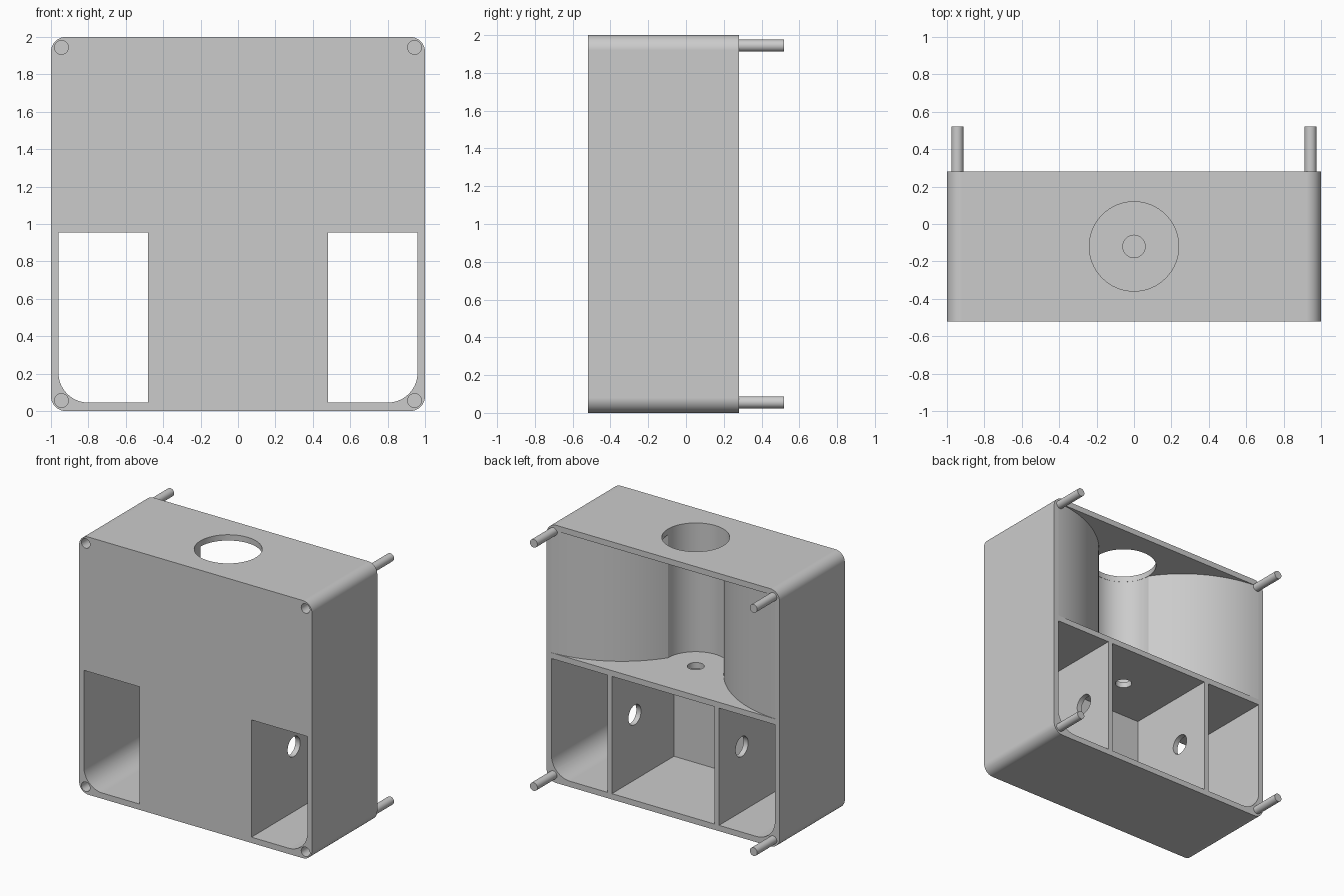
import bpy, bmesh, math
from mathutils import Vector

if "Cube" in bpy.data.objects:
    bpy.data.objects.remove(bpy.data.objects["Cube"], do_unlink=True)

FRONT, BACK, WALL = -0.52, 0.28, 0.045
BORE_Y, BORE_R = -0.12, 0.24

grey = bpy.data.materials.new("plain grey")
grey.use_nodes = True
colour = (0.6, 0.6, 0.6, 1)
grey.diffuse_color = colour
grey.node_tree.nodes["Principled BSDF"].inputs["Base Color"].default_value = colour


def arc(cx, cy, r, a0, a1, n):
    """Points on an arc, angles in degrees."""
    angles = [math.radians(a0 + (a1 - a0) * i / n) for i in range(n + 1)]
    return [(cx + r * math.cos(a), cy + r * math.sin(a)) for a in angles]


def prism(name, outline, axis, lo, hi):
    """Extrude a 2D outline along an axis: x uses (y,z), y uses (x,z), z uses (x,y)."""
    place = {"x": lambda p, d: (d, p[0], p[1]),
             "y": lambda p, d: (p[0], d, p[1]),
             "z": lambda p, d: (p[0], p[1], d)}[axis]
    bm = bmesh.new()
    face = bm.faces.new([bm.verts.new(place(p, lo)) for p in outline])
    new = bmesh.ops.extrude_face_region(bm, geom=[face])["geom"]
    shift = Vector(place((0, 0), hi - lo))
    bmesh.ops.translate(bm, vec=shift, verts=[v for v in new if isinstance(v, bmesh.types.BMVert)])
    bmesh.ops.recalc_face_normals(bm, faces=bm.faces)
    mesh = bpy.data.meshes.new(name)
    bm.to_mesh(mesh)
    bm.free()
    mesh.materials.append(grey)
    obj = bpy.data.objects.new(name, mesh)
    bpy.context.collection.objects.link(obj)
    return obj


def rod(name, a, b, r, axis, lo, hi, n=48):
    return prism(name, arc(a, b, r, 0, 360, n)[:-1], axis, lo, hi)


def select(obj):
    bpy.ops.object.select_all(action="DESELECT")
    obj.select_set(True)
    bpy.context.view_layer.objects.active = obj


def cut(body, cutter):
    cutter.hide_render = True
    mod = body.modifiers.new("cut", "BOOLEAN")
    mod.operation, mod.solver, mod.object = "DIFFERENCE", "EXACT", cutter
    select(body)
    bpy.ops.object.modifier_apply(modifier=mod.name)
    bpy.data.objects.remove(cutter, do_unlink=True)


def smooth(obj):
    select(obj)
    bpy.ops.object.shade_smooth_by_angle(angle=math.radians(30))
    mod = obj.modifiers.new("even_shading", "WEIGHTED_NORMAL")
    mod.keep_sharp = True


# Housing block with rounded corners
R = 0.08
outline = []
for i, (sx, sz) in enumerate([(1, 1), (-1, 1), (-1, -1), (1, -1)]):
    outline += arc(sx * (1 - R), 1 + sz * (1 - R), R, 90 * i, 90 * i + 90, 10)
body = prism("housing", outline, "y", FRONT, BACK)

# Upper chamber: half-round bore between two bulging guides, open at the back
guide_r, guide_x = 0.922, 1.0
guide_y = BACK - guide_r
start = math.degrees(math.acos((0.96 - guide_x) / guide_r))
end = math.degrees(math.atan2(BORE_Y - guide_y, BORE_R - guide_x))
right = arc(guide_x, guide_y, guide_r, start, end, 28)
bore = arc(0, BORE_Y, BORE_R, 0, -180, 32)[1:-1]
left = [(-x, y) for x, y in reversed(right)]
chamber = right + bore + left + [(-0.96, 0.4), (0.96, 0.4)]
cut(body, prism("chamber_cutter", chamber, "z", 1.0, 2 - WALL))

# Round opening in the top and small drain hole in the shelf
cut(body, rod("top_cutter", 0, BORE_Y, BORE_R - 0.001, "z", 1.9, 2.1, 64))
cut(body, rod("drain_cutter", 0, BORE_Y, 0.06, "z", 0.9, 1.05))

# Side bays run right through, with a rounded outer bottom corner
for s in (-1, 1):
    bay = [(0.48, WALL), *arc(0.8, WALL + 0.16, 0.16, -90, 0, 14), (0.96, 0.955), (0.48, 0.955)]
    cut(body, prism("bay_cutter", [(s * x, z) for x, z in bay], "y", -0.7, 0.5))

# Middle bay, closed at the front
middle = [(-0.44, WALL), (0.44, WALL), (0.44, 0.955), (-0.44, 0.955)]
cut(body, prism("middle_cutter", middle, "y", FRONT + 0.04, 0.5))

# Cable holes through both dividers
cut(body, rod("cable_cutter", 0, 0.55, 0.077, "x", -0.6, 0.6))

# Corner sockets in the front and pegs on the back
for sx, side in ((1, "left"), (-1, "right")):
    for sz, level in ((1, "upper"), (-1, "lower")):
        x, z = sx * 0.944, 1 + sz * 0.944
        cut(body, rod("socket_cutter", x, z, 0.037, "y", FRONT - 0.1, FRONT + 0.25, 32))
        smooth(rod(f"{level}_{side}_peg", x, z, 0.032, "y", BACK - 0.005, 0.52, 32))
smooth(body)
